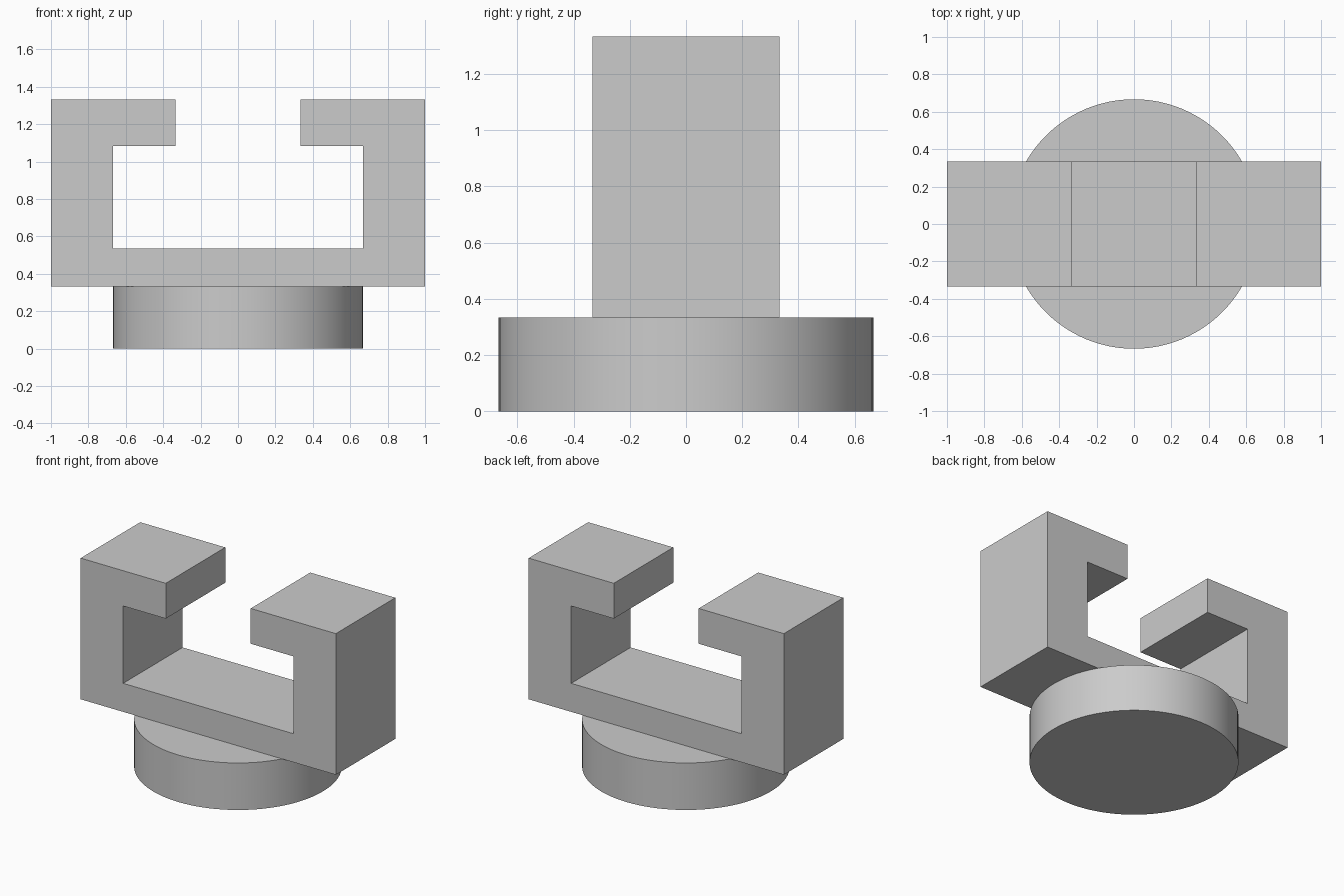
import bpy
import bmesh
import math

default_cube = bpy.data.objects.get("Cube")
if default_cube:
    bpy.data.objects.remove(default_cube, do_unlink=True)

RADIUS = 0.667
BASE_HEIGHT = 0.333
TOP = 1.333
FLOOR = 0.535
LIP = 1.083
HALF_DEPTH = 0.333
HALF_GAP = 0.333

# Single plain grey
grey = bpy.data.materials.new("plain grey")
grey.use_nodes = True
colour = (0.6, 0.6, 0.6, 1)
grey.diffuse_color = colour
grey.node_tree.nodes["Principled BSDF"].inputs["Base Color"].default_value = colour

# Round base
bpy.ops.mesh.primitive_cylinder_add(vertices=96, radius=RADIUS, depth=BASE_HEIGHT,
                                    location=(0, 0, BASE_HEIGHT / 2))
base = bpy.context.object
base.name = "round_base"
base.data.materials.append(grey)
bpy.ops.object.shade_smooth_by_angle(angle=math.radians(30))

# Bracket: a half profile mirrored into a C-shaped channel, then extruded in depth
half = [(1, BASE_HEIGHT), (1, TOP), (HALF_GAP, TOP),
        (HALF_GAP, LIP), (RADIUS, LIP), (RADIUS, FLOOR)]
profile = half + [(-x, z) for x, z in reversed(half)]
bm = bmesh.new()
face = bm.faces.new([bm.verts.new((x, -HALF_DEPTH, z)) for x, z in profile])
extruded = bmesh.ops.extrude_face_region(bm, geom=[face], use_keep_orig=True)
moved = [v for v in extruded["geom"] if isinstance(v, bmesh.types.BMVert)]
bmesh.ops.translate(bm, vec=(0, 2 * HALF_DEPTH, 0), verts=moved)
bmesh.ops.recalc_face_normals(bm, faces=bm.faces)
mesh = bpy.data.meshes.new("channel_bracket")
bm.to_mesh(mesh)
bm.free()
mesh.materials.append(grey)
bracket = bpy.data.objects.new("channel_bracket", mesh)
bpy.context.collection.objects.link(bracket)
